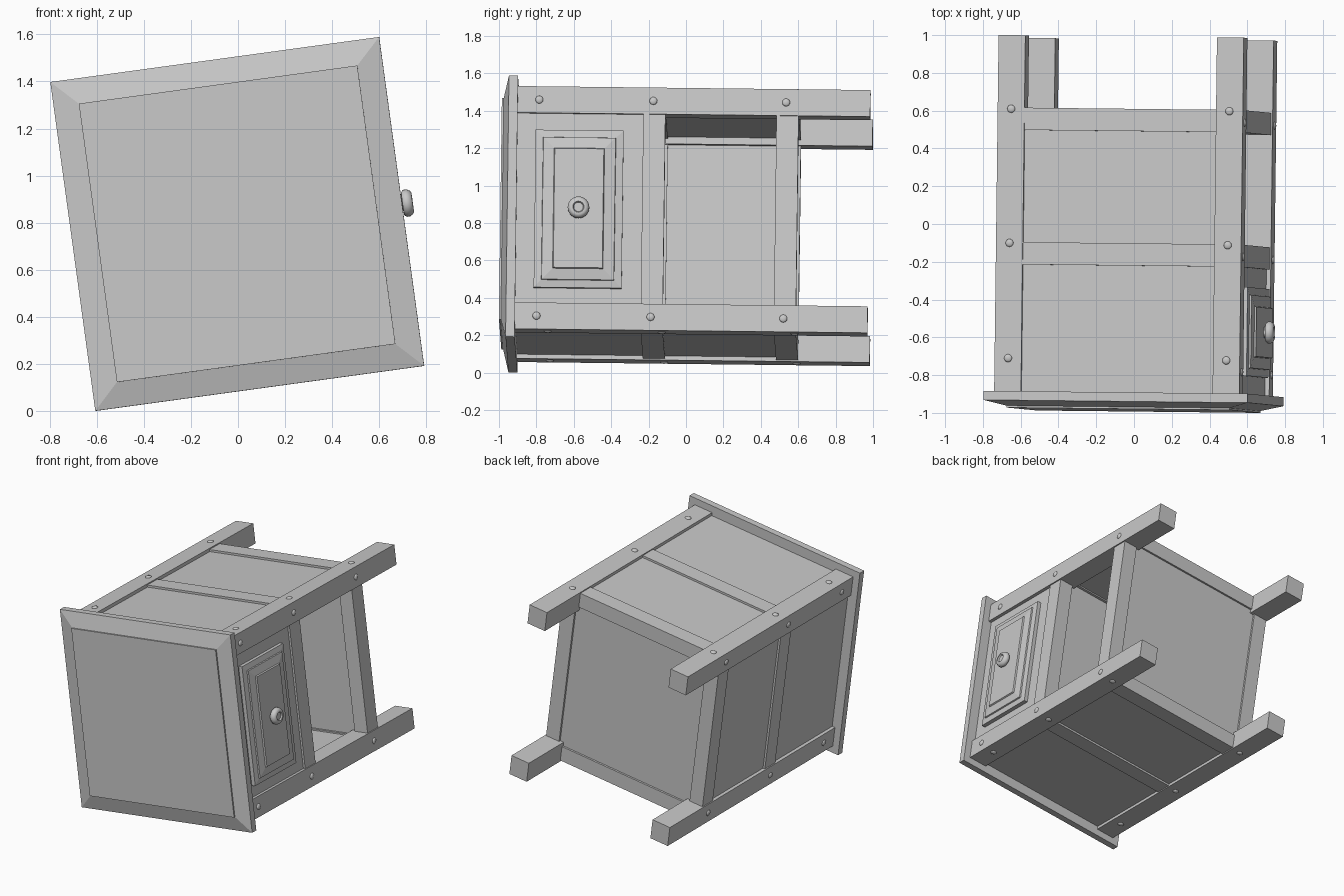
import bpy, bmesh, math
from mathutils import Matrix, Vector

cube = bpy.data.objects.get("Cube")
if cube:
    bpy.data.objects.remove(cube, do_unlink=True)

mat = bpy.data.materials.new("plain grey")
mat.use_nodes = True
grey = (0.58, 0.58, 0.58, 1)
mat.diffuse_color = grey
mat.node_tree.nodes["Principled BSDF"].inputs["Base Color"].default_value = grey

# The cabinet lies on its side, tabletop to the front, slightly rolled and tilted
W = Vector((0.0125, 1, -0.0115)).normalized()
U = Vector((math.cos(0.136), 0, math.sin(0.136)))
U = (U - W * U.dot(W)).normalized()
V = U.cross(W)
POSE = Matrix((U, W, V)).transposed().to_4x4()
POSE.translation = (0.0085, 0, 0.784)


def finish(name, bm, smooth=False):
    bmesh.ops.recalc_face_normals(bm, faces=bm.faces)
    bm.transform(POSE)
    mesh = bpy.data.meshes.new(name)
    bm.to_mesh(mesh)
    bm.free()
    mesh.materials.append(mat)
    obj = bpy.data.objects.new(name, mesh)
    bpy.context.collection.objects.link(obj)
    if smooth:
        bpy.ops.object.select_all(action="DESELECT")
        obj.select_set(True)
        bpy.context.view_layer.objects.active = obj
        bpy.ops.object.shade_smooth_by_angle(angle=math.radians(40))


def box(name, lo, hi, turn=0):
    bm = bmesh.new()
    bmesh.ops.create_cube(bm, size=1)
    for v in bm.verts:
        v.co = [l + (c + 0.5) * (h - l) for c, l, h in zip(v.co, lo, hi)]
    bm.transform(Matrix.Rotation(turn, 4, "Y"))
    finish(name, bm)


def loft(name, rings, smooth=False):
    """Join equal rings of points, capping both ends."""
    bm = bmesh.new()
    rows = [[bm.verts.new(p) for p in ring] for ring in rings]
    n = len(rows[0])
    for a, b in zip(rows, rows[1:]):
        for i in range(n):
            j = (i + 1) % n
            bm.faces.new((a[i], a[j], b[j], b[i]))
    bm.faces.new(rows[0])
    bm.faces.new(rows[-1])
    finish(name, bm, smooth)


CORNERS = ((-1, -1), (1, -1), (1, 1), (-1, 1))
OUT, IN = 0.655, 0.512

# Tabletop with bevelled rim and slightly raised centre
top = ((0.705, -0.90), (0.705, -0.948), (0.597, -0.976), (0.597, -0.986))
loft("tabletop", [[(r * a, y, r * b) for a, b in CORNERS] for r, y in top])

# Four square legs
for a, b in CORNERS:
    xs, zs = sorted((a * IN, a * OUT)), sorted((b * IN, b * OUT))
    box("leg", (xs[0], -0.90, zs[0]), (xs[1], 0.985, zs[1]))

# Rails and panels on every side; the drawer side stays open below the middle rail
for i, side in enumerate(("drawer", "lower", "back", "upper")):
    turn = i * math.pi / 2
    for label, y0, y1 in (("middle", -0.228, -0.11), ("bottom", 0.484, 0.602)):
        box(f"{side}_{label}_rail", (0.54, y0, -IN), (0.647, y1, IN), turn)
    box(f"{side}_top_panel", (0.55, -0.90, -IN), (0.632, -0.228, IN), turn)
    if side != "drawer":
        box(f"{side}_bottom_panel", (0.55, -0.11, -IN), (0.632, 0.484, IN), turn)

# Floor and shelf
box("floor", (-0.54, 0.50, -0.54), (0.54, 0.588, 0.54))
box("shelf", (-0.55, -0.21, -0.55), (0.55, -0.13, 0.55))

# Stepped drawer front
DY, DZ = -0.567, -0.005
steps = ((0, 0.60), (0, 0.66), (0.04, 0.666), (0.042, 0.676), (0.1, 0.685), (0.104, 0.695))
loft("drawer_front", [[(x, DY + a * (0.235 - s), DZ + b * (0.425 - s))
                       for a, b in CORNERS] for s, x in steps])

# Round knob with a dimpled face
knob = ((0.03, 0.69), (0.03, 0.702), (0.05, 0.704), (0.058, 0.714), (0.058, 0.728),
        (0.05, 0.742), (0.04, 0.747), (0.03, 0.747), (0.025, 0.738))
turns = [i * math.tau / 24 for i in range(24)]
loft("knob", [[(x, DY + r * math.cos(t), DZ + r * math.sin(t)) for t in turns]
              for r, x in knob], smooth=True)

# Domed bolts on both outer faces of each leg
for i in range(4):
    shift = 0.06 * (i % 2)
    for z in (-0.583, 0.583):
        for y in (-0.785, -0.175, 0.535):
            bm = bmesh.new()
            bmesh.ops.create_uvsphere(bm, u_segments=16, v_segments=8, radius=1)
            bm.transform(Matrix.Translation((OUT, y + shift, z))
                         @ Matrix.Diagonal((0.01, 0.021, 0.021, 1)))
            bm.transform(Matrix.Rotation(i * math.pi / 2, 4, "Y"))
            finish("bolt", bm, smooth=True)
